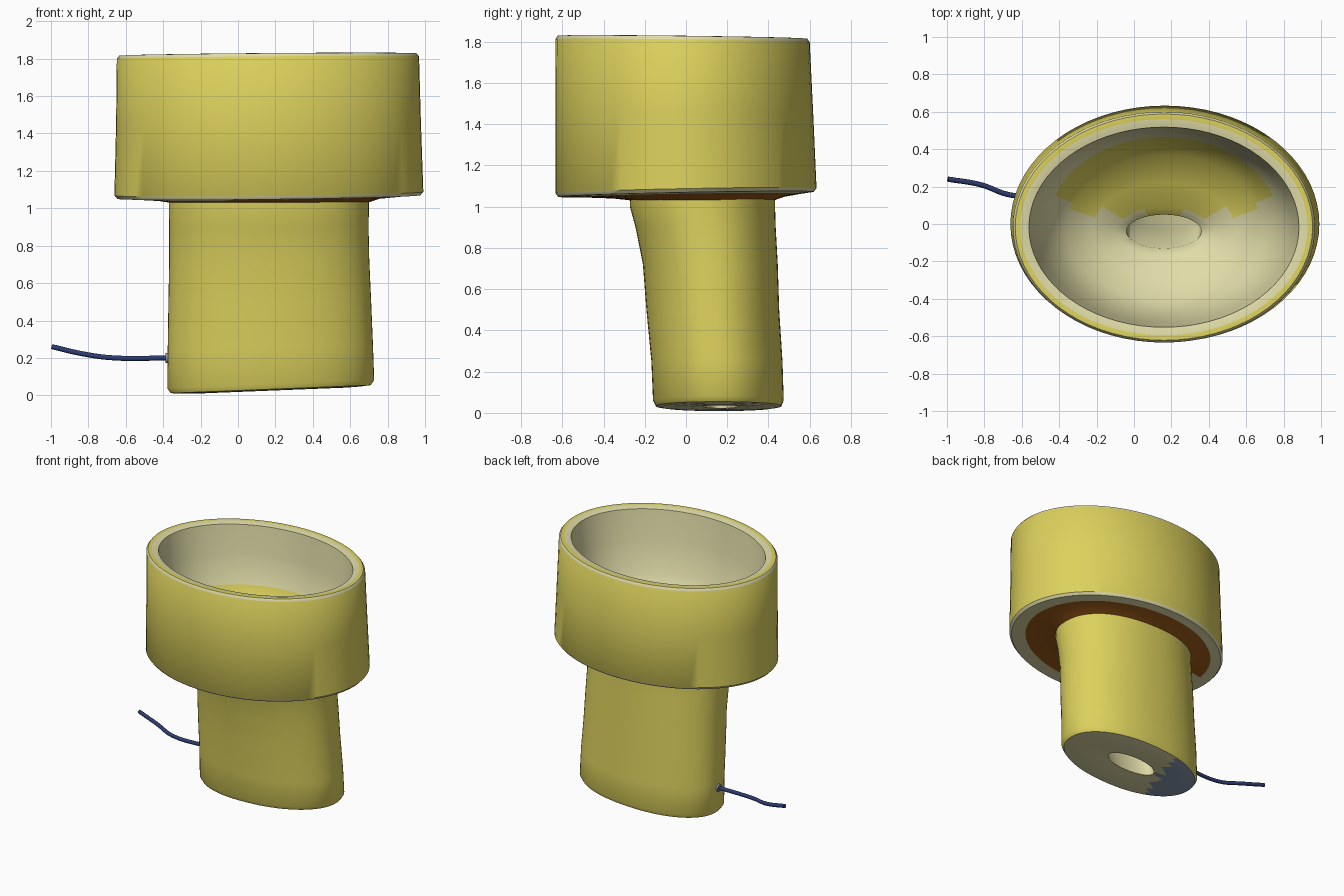
import bpy
import bmesh
import math

cube = bpy.data.objects.get("Cube")
if cube:
    bpy.data.objects.remove(cube)

SIDES = 72


def material(name, r, g, b):
    m = bpy.data.materials.new(name)
    m.use_nodes = True
    m.diffuse_color = (r, g, b, 1)
    bsdf = next(n for n in m.node_tree.nodes if n.type == "BSDF_PRINCIPLED")
    bsdf.inputs["Base Color"].default_value = (r, g, b, 1)
    bsdf.inputs["Roughness"].default_value = 0.7
    return m


yellow = material("yellow glaze", 0.72, 0.64, 0.11)
cream = material("pale cream", 0.74, 0.71, 0.39)
brown = material("burnt orange", 0.36, 0.11, 0.01)
grey_blue = material("grey blue", 0.26, 0.33, 0.45)
navy = material("navy cord", 0.025, 0.045, 0.16)
PALETTE = [yellow, cream, brown, grey_blue]
YELLOW, CREAM, BROWN, BLUE = range(4)


def finish(obj, angle):
    bpy.ops.object.select_all(action="DESELECT")
    obj.select_set(True)
    bpy.context.view_layer.objects.active = obj
    bpy.ops.object.shade_smooth_by_angle(angle=math.radians(angle))


def loft(name, rings, colours, rule=None, power=2.0):
    """Skin ellipse rings (cx, cy, z, rx, ry, tilt_x, tilt_y); one colour per band."""
    bm = bmesh.new()
    loops = []
    for cx, cy, z, rx, ry, tx, ty in rings:
        loop = []
        for i in range(SIDES):
            a = math.tau * i / SIDES
            c, s = math.cos(a), math.sin(a)
            dx = rx * math.copysign(abs(c) ** (2 / power), c)
            dy = ry * math.copysign(abs(s) ** (2 / power), s)
            loop.append(bm.verts.new((cx + dx, cy + dy, z + tx * dx + ty * dy)))
        loops.append(loop)
    for band, (low, high) in enumerate(zip(loops, loops[1:])):
        for i in range(SIDES):
            j = (i + 1) % SIDES
            f = bm.faces.new((low[i], low[j], high[j], high[i]))
            f.material_index = colours[band]
            if rule:
                f.material_index = rule(band, f.calc_center_median(), colours[band])
    mesh = bpy.data.meshes.new(name)
    bm.to_mesh(mesh)
    bm.free()
    for m in PALETTE:
        mesh.materials.append(m)
    obj = bpy.data.objects.new(name, mesh)
    bpy.context.collection.objects.link(obj)
    finish(obj, 40)
    return obj


# Leaning oval stem with a slightly tilted base
def base_rule(band, p, colour):
    return BLUE if band < 4 and p.x < -0.08 + 0.3 * (p.y - 0.15) else colour


loft("stem", [
    (0.17, 0.17, 0.03, 0.20, 0.085, 0.04, 0),
    (0.17, 0.165, 0.025, 0.29, 0.15, 0.04, 0),
    (0.175, 0.16, 0.025, 0.40, 0.22, 0.04, 0),
    (0.175, 0.16, 0.028, 0.48, 0.275, 0.04, 0),
    (0.175, 0.158, 0.033, 0.535, 0.305, 0.04, 0),
    (0.175, 0.157, 0.06, 0.553, 0.317, 0.04, 0),
    (0.173, 0.15, 0.25, 0.549, 0.318, 0.02, 0),
    (0.17, 0.13, 0.50, 0.542, 0.322, 0, 0),
    (0.167, 0.118, 0.72, 0.535, 0.327, 0, 0),
    (0.165, 0.095, 0.90, 0.533, 0.340, 0, 0),
    (0.165, 0.080, 1.00, 0.535, 0.352, 0, 0),
    (0.165, 0.080, 1.07, 0.535, 0.352, 0, 0),
], [CREAM] * 4 + [YELLOW] * 7, base_rule, power=2.15)


# Wide oval cup: underside, wall, rim, then bowl and slanted channel
def cup_rule(band, p, colour):
    if 11 <= band <= 14 and p.y > 0.06 and abs(p.x - 0.16) < 0.54:
        return YELLOW
    if band == 1 and p.x < -0.05 and p.y < 0.1:
        return CREAM
    return colour


loft("cup", [
    (0.165, 0.08, 1.03, 0.53, 0.345, 0, 0),
    (0.165, 0.06, 1.045, 0.59, 0.42, 0.01, 0.01),
    (0.165, 0.02, 1.055, 0.72, 0.54, 0.012, 0.015),
    (0.165, 0.0, 1.06, 0.81, 0.62, 0.012, 0.02),
    (0.165, 0.0, 1.078, 0.826, 0.633, 0.012, 0.02),
    (0.163, -0.008, 1.45, 0.815, 0.625, 0.01, 0),
    (0.16, -0.017, 1.805, 0.808, 0.617, 0.008, -0.012),
    (0.16, -0.017, 1.822, 0.795, 0.605, 0.008, -0.012),
    (0.16, -0.017, 1.823, 0.768, 0.578, 0.008, -0.012),
    (0.16, -0.017, 1.812, 0.722, 0.535, 0.008, -0.012),
    (0.16, -0.015, 1.60, 0.685, 0.512, 0, 0),
    (0.16, -0.01, 1.38, 0.62, 0.475, 0, 0),
    (0.16, -0.02, 1.24, 0.52, 0.39, 0, 0),
    (0.16, -0.03, 1.15, 0.38, 0.25, 0, 0),
    (0.16, -0.04, 1.10, 0.25, 0.13, 0, 0),
    (0.16, -0.04, 1.06, 0.20, 0.09, 0, 0),
    (0.165, 0.06, 0.55, 0.20, 0.088, 0, 0),
    (0.17, 0.17, 0.03, 0.20, 0.085, 0.04, 0),
], [BROWN, BROWN, CREAM, CREAM, YELLOW, YELLOW, CREAM, YELLOW]
   + [CREAM] * 9, cup_rule)


# Thin cord leaving the side of the stem
def tube(name, points, radius, mat):
    curve = bpy.data.curves.new(name, "CURVE")
    curve.dimensions = "3D"
    curve.bevel_depth = radius
    curve.bevel_resolution = 3
    curve.use_fill_caps = True
    spline = curve.splines.new("BEZIER")
    spline.bezier_points.add(len(points) - 1)
    for bp, co in zip(spline.bezier_points, points):
        bp.co = co
        bp.handle_left_type = bp.handle_right_type = "AUTO"
    curve.materials.append(mat)
    obj = bpy.data.objects.new(name, curve)
    bpy.context.collection.objects.link(obj)
    return obj


tube("cord", [(-0.995, 0.24, 0.26), (-0.82, 0.21, 0.22), (-0.66, 0.155, 0.2),
              (-0.36, 0.15, 0.2)], 0.014, navy)
tube("cord_collar", [(-0.388, 0.15, 0.2), (-0.35, 0.15, 0.2)], 0.028, grey_blue)
